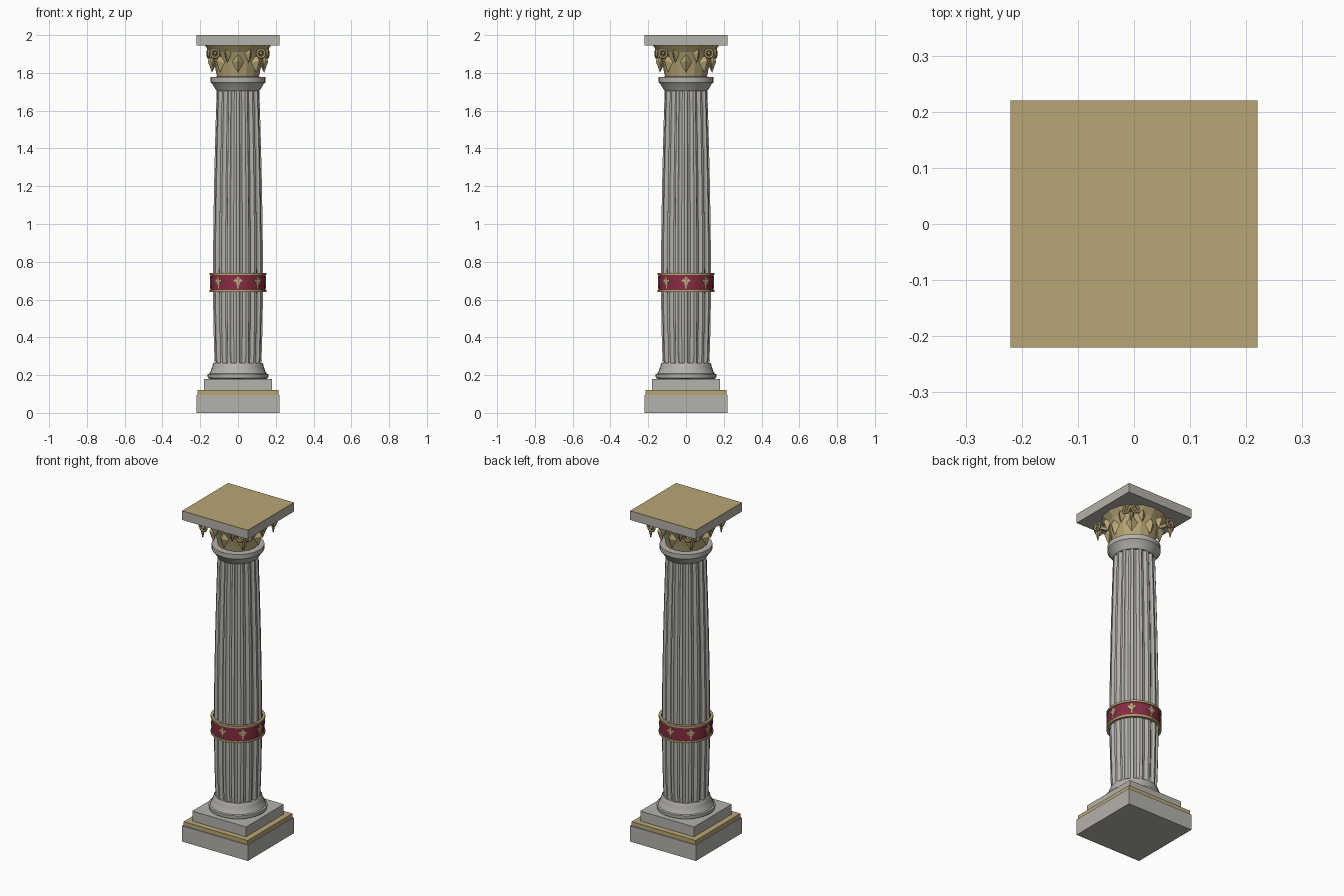
import bpy, bmesh, math
from math import sin, cos, pi, radians
from mathutils import Vector, Matrix

if "Cube" in bpy.data.objects:
    bpy.data.objects.remove(bpy.data.objects["Cube"])


def material(name, rgb):
    m = bpy.data.materials.new(name)
    m.diffuse_color = (*rgb, 1)
    m.use_nodes = True
    m.node_tree.nodes["Principled BSDF"].inputs["Base Color"].default_value = m.diffuse_color
    return m


STONE = material("pale_stone", (0.46, 0.445, 0.41))
GOLD = material("antique_gold", (0.47, 0.38, 0.18))
CRIMSON = material("crimson", (0.24, 0.025, 0.055))


def finish(name, bm, mat, smooth=None):
    bmesh.ops.recalc_face_normals(bm, faces=bm.faces[:])
    me = bpy.data.meshes.new(name)
    bm.to_mesh(me)
    bm.free()
    me.materials.append(mat)
    ob = bpy.data.objects.new(name, me)
    bpy.context.collection.objects.link(ob)
    if smooth:
        bpy.ops.object.select_all(action='DESELECT')
        ob.select_set(True)
        bpy.context.view_layer.objects.active = ob
        bpy.ops.object.shade_smooth_by_angle(angle=radians(smooth))
    return ob


def slab(name, half, z0, z1, mat):
    bm = bmesh.new()
    bmesh.ops.create_cube(bm, size=1, matrix=Matrix.Translation((0, 0, (z0 + z1) / 2))
                          @ Matrix.Diagonal((2 * half, 2 * half, z1 - z0, 1)))
    return finish(name, bm, mat)


def skin(bm, rings, closed=False):
    """Bridge rings of points; cap the ends or join last to first."""
    loops = [[bm.verts.new(p) for p in r] for r in rings]
    n = len(loops[0])
    pairs = list(zip(loops, loops[1:]))
    if closed:
        pairs.append((loops[-1], loops[0]))
    else:
        bm.faces.new(loops[0])
        bm.faces.new(loops[-1])
    for a, b in pairs:
        for i in range(n):
            j = (i + 1) % n
            bm.faces.new((a[i], a[j], b[j], b[i]))


def lathe(name, profile, mat, seg=32, closed=False, smooth=35):
    bm = bmesh.new()
    skin(bm, [[(r * cos(2 * pi * i / seg), r * sin(2 * pi * i / seg), z)
               for i in range(seg)] for r, z in profile], closed)
    return finish(name, bm, mat, smooth)


# Square base and top slabs
slab("plinth", 0.22, 0, 0.095, STONE)
slab("plinth_gold_step", 0.214, 0.095, 0.12, GOLD)
slab("upper_plinth", 0.18, 0.12, 0.18, STONE)
slab("abacus", 0.22, 1.945, 1.994, STONE)
slab("abacus_gold_top", 0.22, 1.994, 2.0, GOLD)

# Round base moulding and neck collar
lathe("base_moulding", [(0.15, 0.18), (0.16, 0.186), (0.161, 0.205), (0.152, 0.208),
                        (0.143, 0.225), (0.136, 0.245), (0.133, 0.258), (0.128, 0.265)], STONE)
lathe("neck_collar", [(0.113, 1.705), (0.122, 1.718), (0.134, 1.738), (0.145, 1.75),
                      (0.145, 1.778), (0.11, 1.78)], STONE)

# Fluted shaft with a gentle swell
FLUTES = 16
section = [(0.0, 0.0), (0.3, 0.0), (0.42, -0.009), (0.65, -0.013), (0.88, -0.009)]
rings = []
for z, r in [(0.255, 0.124), (0.45, 0.13), (0.68, 0.133), (0.95, 0.131),
             (1.2, 0.127), (1.45, 0.121), (1.72, 0.113)]:
    ring = []
    for k in range(FLUTES):
        for t, d in section:
            a = 2 * pi * (k + t - 0.15) / FLUTES
            ring.append(((r + d) * cos(a), (r + d) * sin(a), z))
    rings.append(ring)
bm = bmesh.new()
skin(bm, rings)
finish("fluted_shaft", bm, STONE, 25)

# Decorative band with gilt rims
lathe("band", [(0.137, 0.645), (0.145, 0.645), (0.145, 0.735), (0.137, 0.735)],
      CRIMSON, closed=True)
for name, z in (("band_lower_rim", 0.639), ("band_upper_rim", 0.729)):
    lathe(name, [(0.135, z), (0.15, z), (0.15, z + 0.012), (0.135, z + 0.012)],
          GOLD, closed=True)

# Leaf ornaments around the band
half = [(0, 0.034), (0.008, 0.024), (0.006, 0.014), (0.013, 0.019), (0.025, 0.012),
        (0.019, 0.002), (0.009, 0.002), (0.013, -0.01), (0.004, -0.009), (0.004, -0.031)]
outline = half + [(-u, v) for u, v in reversed(half[1:])]
bm = bmesh.new()
for k in range(8):
    rot = Matrix.Rotation(k * pi / 4, 3, 'Z')
    skin(bm, [[rot @ Vector((u, -r, 0.69 + v)) for u, v in outline] for r in (0.142, 0.1475)])
finish("band_leaf_ornaments", bm, GOLD)

# Flaring capital bell
lathe("capital_bell", [(0.11, 1.775), (0.117, 1.81), (0.128, 1.86), (0.148, 1.91),
                       (0.175, 1.945)], GOLD, seg=16, smooth=None)

# Faceted hanging leaves: lower row, then slim ones between
bm = bmesh.new()
for k in range(16):
    main = k % 2 == 0
    rot = Matrix.Rotation(k * pi / 8, 3, 'Z')
    w = 0.032 if main else 0.02
    zb, zm, zt = (1.8, 1.855, 1.9) if main else (1.855, 1.9, 1.94)
    out = 0 if main else 0.012
    pts = [(0, -0.138 - out, zb), (-w, -0.128 - out, zm), (w, -0.128 - out, zm),
           (0, -0.16 - out, zm + 0.008), (0, -0.112 - out, zm), (0, -0.14 - out, zt)]
    b, l, r, f, i, t = [bm.verts.new(rot @ Vector(p)) for p in pts]
    for p, q in ((l, f), (f, r), (r, i), (i, l)):
        bm.faces.new((b, p, q))
        bm.faces.new((t, q, p))
finish("capital_leaves", bm, GOLD)

# Paired corner scrolls
RING, TUBE = 0.021, 0.008
bm = bmesh.new()
for k in range(4):
    corner = Matrix.Rotation(pi / 4 + k * pi / 2, 4, 'Z')
    for s in (-1, 1):
        # Scroll ring, turned away from the corner
        place = (corner @ Matrix.Translation((0.197, s * 0.025, 1.903))
                 @ Matrix.Rotation(s * radians(40), 4, 'Z'))
        loops = []
        for i in range(14):
            a = 2 * pi * i / 14
            loops.append([place @ Vector((TUBE * sin(b),
                                          (RING + TUBE * cos(b)) * cos(a),
                                          (RING + TUBE * cos(b)) * sin(a)))
                          for b in [2 * pi * j / 6 for j in range(6)]])
        skin(bm, loops, closed=True)
        # Scroll eye
        bmesh.ops.create_icosphere(bm, subdivisions=1, radius=0.009, matrix=place)
    # Stalk from the bell and pointed drop beneath the scrolls
    bmesh.ops.create_cone(bm, cap_ends=True, segments=6, radius1=0.014, radius2=0.012,
                          depth=0.07, matrix=corner @ Matrix.Translation((0.168, 0, 1.905))
                          @ Matrix.Rotation(radians(75), 4, 'Y'))
    bmesh.ops.create_cone(bm, cap_ends=True, segments=4, radius1=0.002, radius2=0.014,
                          depth=0.055, matrix=corner @ Matrix.Translation((0.196, 0, 1.857)))
finish("corner_scrolls", bm, GOLD, 50)
